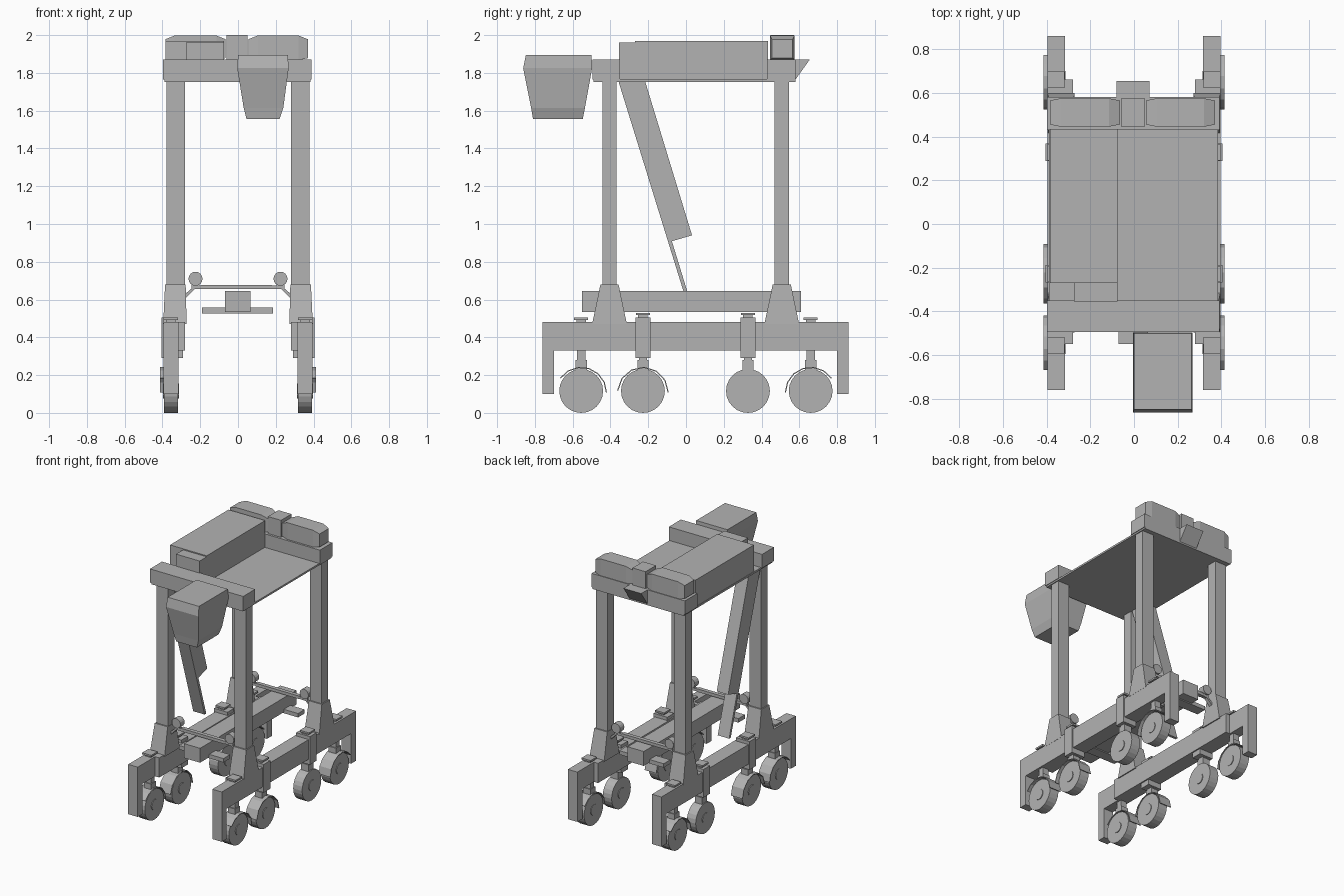
import bpy, bmesh, math
from mathutils import Matrix

if "Cube" in bpy.data.objects:
    bpy.data.objects.remove(bpy.data.objects["Cube"])

grey = bpy.data.materials.new("machine grey")
grey.diffuse_color = (0.45, 0.45, 0.45, 1)
grey.use_nodes = True
grey.node_tree.nodes["Principled BSDF"].inputs["Base Color"].default_value = grey.diffuse_color


def finish(name, bm):
    bmesh.ops.recalc_face_normals(bm, faces=bm.faces)
    me = bpy.data.meshes.new(name)
    bm.to_mesh(me)
    bm.free()
    me.materials.append(grey)
    ob = bpy.data.objects.new(name, me)
    bpy.context.collection.objects.link(ob)
    return ob


def loft(name, rings):
    """Skin closed rings of equal length and cap both ends."""
    bm = bmesh.new()
    vs = [[bm.verts.new(p) for p in r] for r in rings]
    n = len(vs[0])
    for a, b in zip(vs, vs[1:]):
        for i in range(n):
            j = (i + 1) % n
            bm.faces.new((a[i], a[j], b[j], b[i]))
    bm.faces.new(vs[0])
    bm.faces.new(vs[-1])
    return finish(name, bm)


def rect(x0, x1, y0, y1, z):
    return [(x0, y0, z), (x1, y0, z), (x1, y1, z), (x0, y1, z)]


def box(name, x0, x1, y0, y1, z0, z1):
    return loft(name, [rect(x0, x1, y0, y1, z0), rect(x0, x1, y0, y1, z1)])


def side_profile(name, pts, x0, x1):
    """Extrude a (y, z) outline along x."""
    return loft(name, [[(x, y, z) for y, z in pts] for x in (x0, x1)])


def cyl(name, c, r, depth, axis, seg=24):
    bm = bmesh.new()
    rot = Matrix.Rotation(math.pi / 2, 4, 'Y' if axis == 'x' else 'X')
    bmesh.ops.create_cone(bm, cap_ends=True, segments=seg, radius1=r, radius2=r,
                          depth=depth, matrix=Matrix.Translation(c) @ rot)
    return finish(name, bm)


def sx(s, a, b):
    return sorted((s * a, s * b))


for s, side in ((-1, "left"), (1, "right")):
    # bogie beam with drop legs at both ends
    side_profile(side + "_bogie_beam", [(-.76, .10), (-.70, .10), (-.70, .33), (.80, .33),
                 (.80, .10), (.86, .10), (.86, .48), (-.76, .48)], *sx(s, .315, .395))
    box(side + "_bogie_inner_beam", *sx(s, .28, .315), -.55, .66, .33, .48)

    # wheels with forks and suspension
    for i, y in enumerate((-.555, -.228, .328, .66)):
        n = f"{side}_wheel_{i + 1}"
        cyl(n, (s * .355, y, .116), .116, .075, 'x')
        cyl(n + "_hub", (s * .355, y, .116), .04, .085, 'x', 12)
        box(n + "_fork", *sx(s, .325, .385), y - .03, y + .03, .215, .28)
        box(n + "_fork_collar", *sx(s, .33, .38), y - .022, y + .022, .28, .34)
        top = .48
        if i in (1, 2):
            box(n + "_suspension", *sx(s, .29, .405), y - .04, y + .04, .29, .505)
            top = .505
        box(n + "_cap_neck", *sx(s, .33, .38), y - .025, y + .025, top, top + .012)
        box(n + "_cap", *sx(s, .318, .395), y - .037, y + .037, top + .012, top + .025)
        # thin mudguard arc
        if i != 2:
            a0, a1 = ((0, 145), (0, 175), None, (35, 180))[i]
            angs = [math.radians(a0 + (a1 - a0) * k / 6) for k in range(7)]
            arc = [(r, a) for r, seq in ((.137, angs), (.131, angs[::-1])) for a in seq]
            side_profile(n + "_mudguard",
                         [(y + r * math.cos(a), .107 + r * math.sin(a)) for r, a in arc],
                         *sx(s, .315, .413))

    # tapered tower feet and tall columns
    for yc, pos in ((-.405, "front"), (.507, "rear")):
        loft(f"{side}_{pos}_tower_foot",
             [rect(*sx(s, .272, .396), yc - .092, yc + .092, .47),
              rect(*sx(s, .277, .386), yc - .048, yc + .048, .68)])
        box(f"{side}_{pos}_column", *sx(s, .28, .378), yc - .038, yc + .038, .67, 1.77)

# spreader: centre box, cross plates, rods and end knobs
box("spreader_box", -.07, .065, -.55, .61, .535, .645)
for yc, pos in ((-.40, "front"), (.50, "rear")):
    box(pos + "_cross_plate", -.19, .185, yc - .04, yc + .04, .527, .557)
    box(pos + "_cross_rod", -.195, .18, yc - .015, yc + .015, .655, .678)
    for s in (-1, 1):
        cyl(pos + "_knob", (s * .225, yc, .71), .037, .05, 'y', 16)
        box(pos + "_knob_stem", *sx(s, .205, .245), yc - .012, yc + .012, .655, .69)
        arm = [(.17, .675), (.23, .672), (.285, .625), (.285, .60), (.23, .655), (.17, .657)]
        loft(pos + "_rod_arm", [[(s * x, yc + d, z) for x, z in arm] for d in (-.013, .013)])

# top frame
box("deck", -.388, .385, -.49, .58, 1.753, 1.767)
box("front_crossbeam", -.397, .39, -.495, -.35, 1.765, 1.87)
box("rear_crossbeam", -.397, .39, .43, .58, 1.765, 1.87)
side_profile("rear_wedge", [(.57, 1.765), (.58, 1.765), (.655, 1.87), (.57, 1.87)], -.08, .07)

# machinery housing with a notched front corner
box("machinery_housing", -.385, -.075, -.27, .435, 1.765, 1.97)
box("machinery_front_box", -.275, -.075, -.355, -.27, 1.765, 1.962)

# chamfered tanks over the rear crossbeam
for name, x0, x1 in (("left_tank", -.385, -.065), ("right_tank", .055, .37)):
    rings = []
    for x, d in ((x0, .02), (x0 + .05, 0), (x1 - .05, 0), (x1, .02)):
        a, b, c, e = .445 + d / 2, .575 - d / 2, 1.868 + d / 2, 1.998 - d
        rings.append([(x, a, c), (x, b, c), (x, b, e), (x, a, e)])
    loft(name, rings)
box("tank_divider", -.06, .05, .447, .573, 1.865, 2.0)

# operator cab, tapering downwards
loft("cab", [rect(.045, .22, -.81, -.547, 1.555), rect(.03, .24, -.82, -.535, 1.615),
             rect(-.004, .268, -.862, -.497, 1.825), rect(0, .264, -.848, -.50, 1.895)])

# sloping access stair with its cage
side_profile("stair_cage", [(-.358, 1.757), (-.217, 1.757), (.032, .94), (-.078, .908)], -.378, -.282)
side_profile("stair_flight", [(-.358, 1.757), (-.335, 1.757), (.02, .60), (0, .60)], -.378, -.282)
